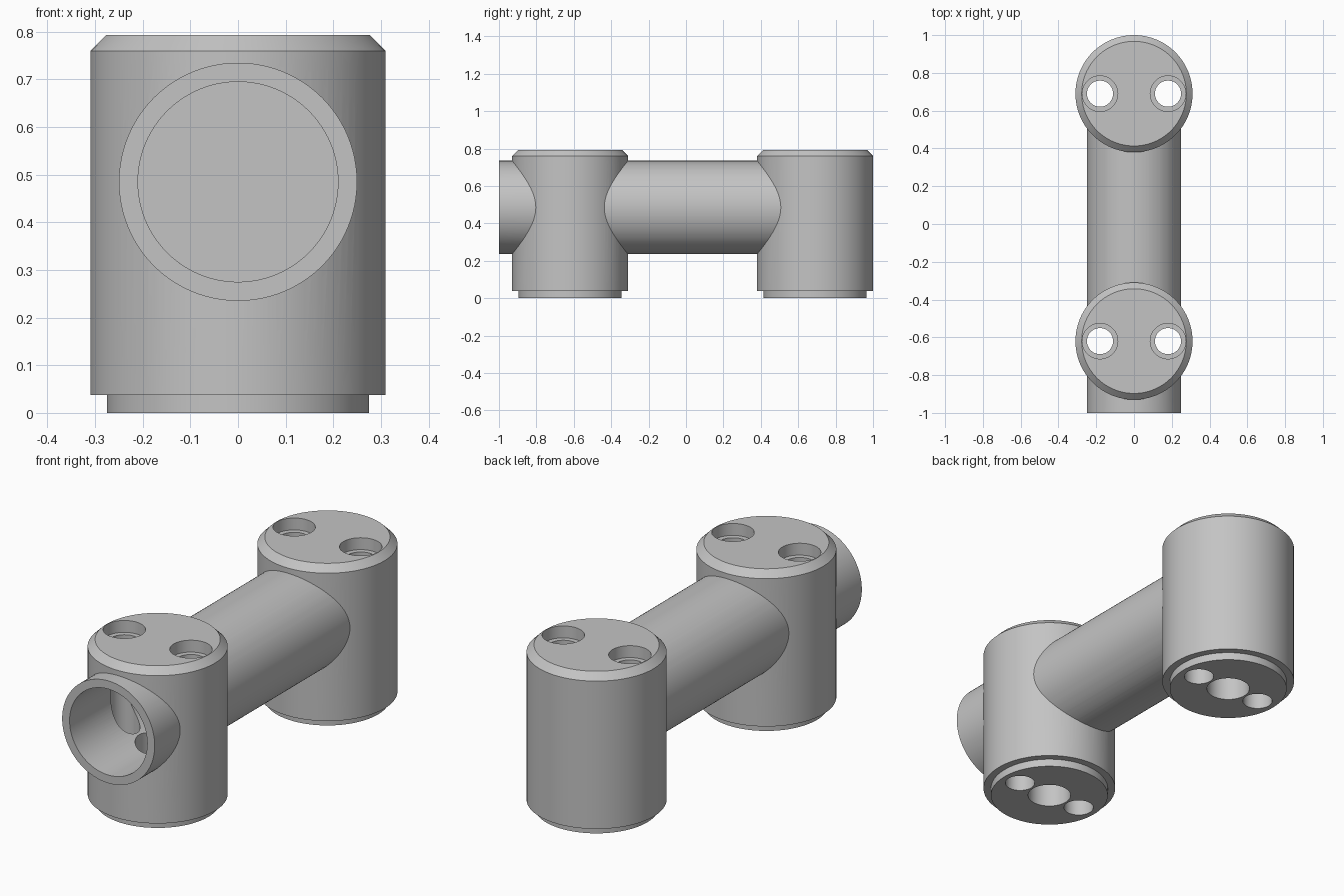
import bpy
import bmesh
from mathutils import Matrix, Vector

if "Cube" in bpy.data.objects:
    bpy.data.objects.remove(bpy.data.objects["Cube"], do_unlink=True)

POST_Y = (-0.62, 0.69)
PIPE_Z = 0.485
SEGMENTS = 96

grey = bpy.data.materials.new("light_grey")
grey.use_nodes = True
grey.diffuse_color = (0.55, 0.55, 0.55, 1)
grey.node_tree.nodes["Principled BSDF"].inputs["Base Color"].default_value = grey.diffuse_color


def turned(name, profile, origin, along_y=False):
    """Solid of revolution from (radius, height) pairs, capped at both ends."""
    bm = bmesh.new()
    turn = Matrix.Rotation(-1.5707963, 4, "X") if along_y else Matrix()
    place = Matrix.Translation(Vector(origin)) @ turn
    rings = []
    for radius, height in profile:
        ring = bmesh.ops.create_circle(bm, segments=SEGMENTS, radius=radius,
                                       matrix=place @ Matrix.Translation((0, 0, height)))
        rings.append(ring["verts"])
    for low, high in zip(rings, rings[1:]):
        for i in range(SEGMENTS):
            j = (i + 1) % SEGMENTS
            bm.faces.new((low[i], low[j], high[j], high[i]))
    bm.faces.new(rings[0])
    bm.faces.new(rings[-1])
    bmesh.ops.recalc_face_normals(bm, faces=bm.faces)
    mesh = bpy.data.meshes.new(name)
    bm.to_mesh(mesh)
    bm.free()
    mesh.materials.append(grey)
    obj = bpy.data.objects.new(name, mesh)
    bpy.context.collection.objects.link(obj)
    return obj


def combine(target, tool, operation):
    """Apply a boolean and discard the tool."""
    bpy.context.view_layer.objects.active = target
    mod = target.modifiers.new(operation, "BOOLEAN")
    mod.operation = operation
    mod.solver = "EXACT"
    mod.object = tool
    bpy.ops.object.modifier_apply(modifier=mod.name)
    bpy.data.objects.remove(tool, do_unlink=True)


# Horizontal pipe, open at the front
body = turned("connector_body", [(0.25, -1.0), (0.25, 0.69)], (0, 0, PIPE_Z), True)

# Two upright posts with a stepped foot and a chamfered top
post_profile = [(0.275, 0), (0.275, 0.038), (0.31, 0.038), (0.31, 0.76), (0.277, 0.793)]
for y in POST_Y:
    combine(body, turned("post", post_profile, (0, y, 0)), "UNION")

# Blind bore along the pipe
combine(body, turned("bore", [(0.21, -1.1), (0.21, 0.85)], (0, 0, PIPE_Z), True), "DIFFERENCE")

# Counterbored screw holes and the central port under each post
screw_profile = [(0.069, -0.1), (0.069, 0.735), (0.094, 0.735), (0.094, 0.9)]
for y in POST_Y:
    for x in (-0.18, 0.18):
        combine(body, turned("screw_hole", screw_profile, (x, y, 0)), "DIFFERENCE")
    combine(body, turned("port", [(0.1, -0.1), (0.1, PIPE_Z)], (0, y, 0)), "DIFFERENCE")

# Smooth walls with crisp rims
bpy.ops.object.select_all(action="DESELECT")
body.select_set(True)
bpy.context.view_layer.objects.active = body
bpy.ops.object.shade_smooth_by_angle(angle=0.5)
